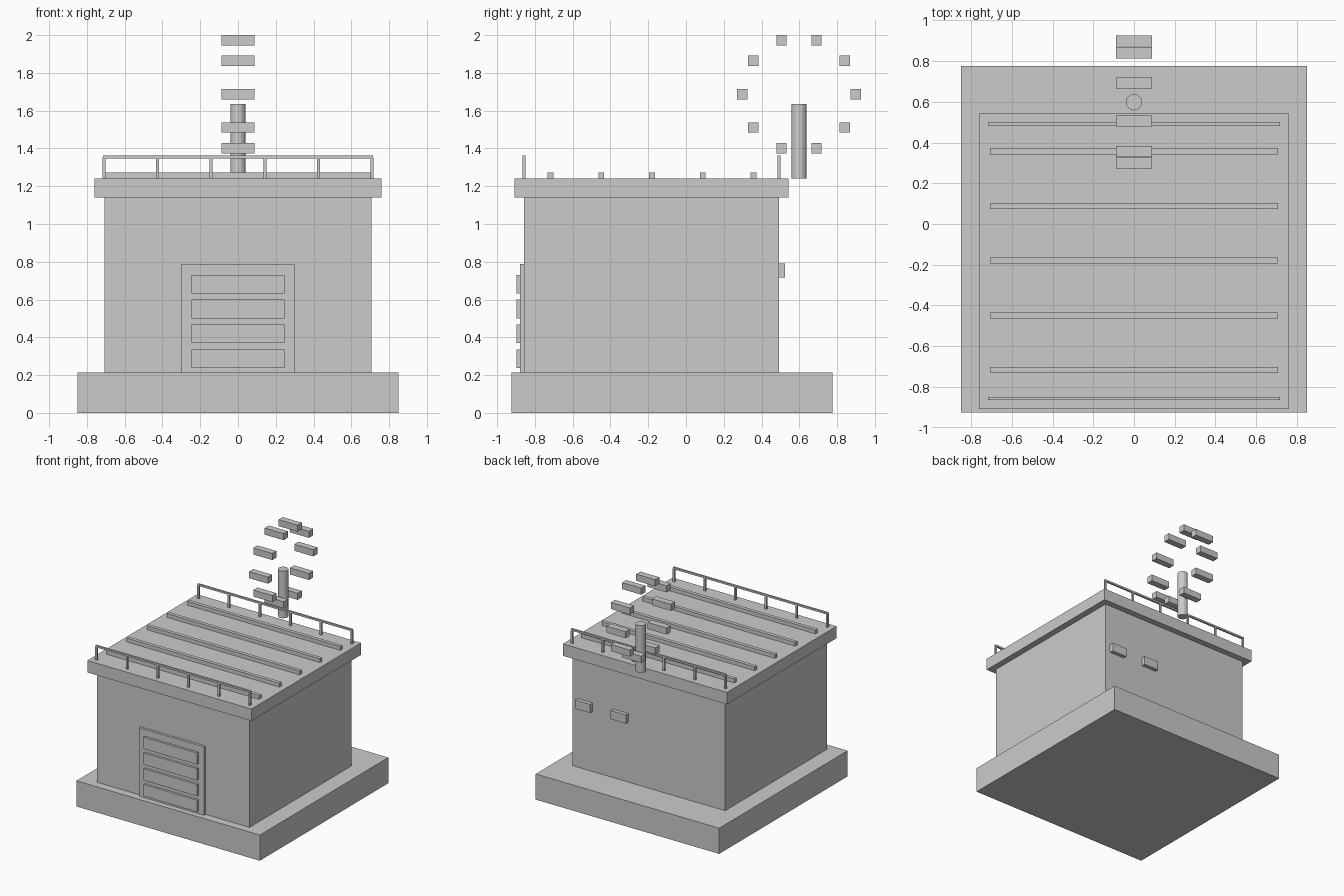
import bpy, bmesh, math
from mathutils import Vector

if "Cube" in bpy.data.objects:
    bpy.data.objects.remove(bpy.data.objects["Cube"])


def boxes(name, spans):
    """One object made of axis-aligned boxes given as (x0, x1, y0, y1, z0, z1)."""
    bm = bmesh.new()
    for x0, x1, y0, y1, z0, z1 in spans:
        size = Vector((x1 - x0, y1 - y0, z1 - z0))
        mid = Vector((x0 + x1, y0 + y1, z0 + z1)) / 2
        for v in bmesh.ops.create_cube(bm, size=1)["verts"]:
            v.co = v.co * size + mid
    mesh = bpy.data.meshes.new(name)
    bm.to_mesh(mesh)
    bm.free()
    obj = bpy.data.objects.new(name, mesh)
    bpy.context.collection.objects.link(obj)
    return obj


FRONT, BACK = -0.857, 0.492      # wall planes
ROOF = 1.24                      # top of roof slab

# Main masses
boxes("foundation", [(-0.85, 0.85, -0.925, 0.775, 0, 0.215)])
boxes("walls", [(-0.707, 0.707, FRONT, BACK, 0.215, 1.14)])
boxes("roof_slab", [(-0.76, 0.76, -0.908, 0.543, 1.14, ROOF)])

# Front shutter with four raised panels
boxes("door", [(-0.3, 0.3, -0.878, FRONT, 0.215, 0.788)])
boxes("door_panels", [(-0.247, 0.247, -0.897, -0.878, z - 0.049, z + 0.049)
                      for z in (0.286 + 0.132 * i for i in range(4))])

# Roof ribs
boxes("roof_ribs", [(-0.708, 0.708, y - 0.015, y + 0.015, ROOF, 1.272)
                    for y in (-0.717 + 0.2685 * i for i in range(5))])

# Railings along front and back roof edges
T = 0.008
for label, y in (("front", FRONT), ("back", BACK)):
    posts = [(x - T, x + T, y - T, y + T, ROOF, 1.352)
             for x in (-0.71 + 0.284 * i for i in range(6))]
    boxes(label + "_railing_posts", posts)
    boxes(label + "_railing_bar", [(-0.716, 0.716, y - T, y + T, 1.347, 1.362)])

# Two vent boxes on the back wall
boxes("back_vents", [(x - 0.07, x + 0.07, BACK, 0.525, 0.717, 0.79)
                     for x in (0.26, 0.59)])

# Mast behind the roof
bpy.ops.mesh.primitive_cylinder_add(vertices=16, radius=0.04, depth=0.395,
                                    location=(0, 0.598, ROOF + 0.1975))
bpy.context.object.name = "mast"

# Ring of ten upright paddle blocks around the wheel axis
ring = []
for i in range(10):
    a = math.tau * i / 10
    y, z = 0.598 + 0.3 * math.cos(a), 1.687 + 0.3 * math.sin(a)
    ring.append((-0.088, 0.088, y - 0.0275, y + 0.0275, z - 0.0275, z + 0.0275))
boxes("wheel_paddles", ring)
